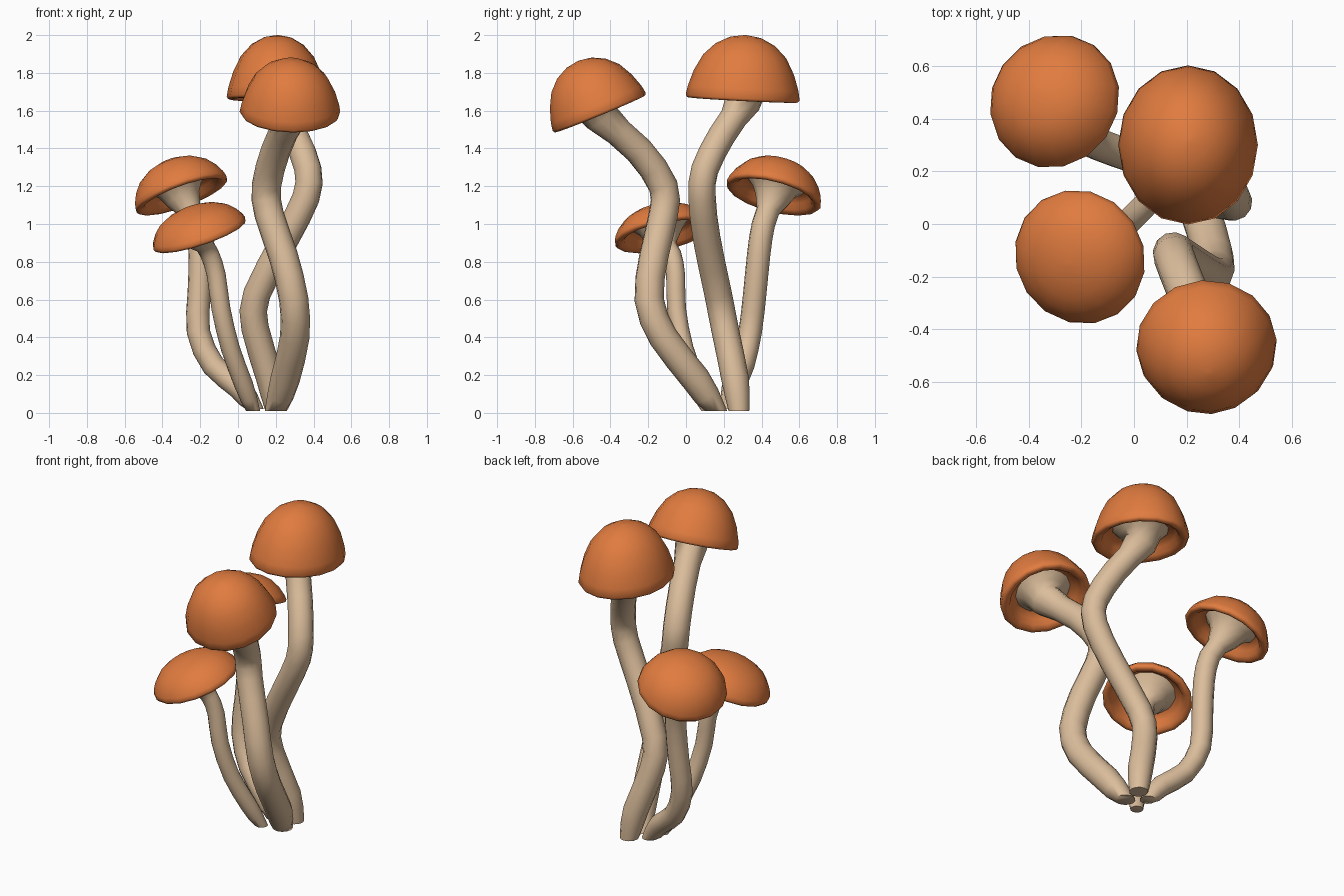
import bpy, bmesh, math
from mathutils import Vector, Matrix

if "Cube" in bpy.data.objects:
    bpy.data.objects.remove(bpy.data.objects["Cube"])


def material(name, color):
    m = bpy.data.materials.new(name)
    m.diffuse_color = color
    m.use_nodes = True
    m.node_tree.nodes["Principled BSDF"].inputs["Base Color"].default_value = m.diffuse_color
    return m


ORANGE = material("cap_orange", (0.75, 0.20, 0.05, 1))
CREAM = material("stem_cream", (0.71, 0.51, 0.33, 1))


def skin(name, rings, mat):
    """Join successive rings of points into a closed smooth skin."""
    bm = bmesh.new()
    loops = [[bm.verts.new(p) for p in ring] for ring in rings]
    n = len(loops[0])
    for a, b in zip(loops, loops[1:]):
        for i in range(n):
            j = (i + 1) % n
            bm.faces.new((a[i], a[j], b[j], b[i]))
    bm.faces.new(loops[0][::-1])
    bm.faces.new(loops[-1])
    bmesh.ops.recalc_face_normals(bm, faces=bm.faces)
    mesh = bpy.data.meshes.new(name)
    bm.to_mesh(mesh)
    bm.free()
    mesh.materials.append(mat)
    obj = bpy.data.objects.new(name, mesh)
    bpy.context.collection.objects.link(obj)
    bpy.ops.object.select_all(action='DESELECT')
    obj.select_set(True)
    bpy.context.view_layer.objects.active = obj
    bpy.ops.object.shade_smooth_by_angle(angle=math.radians(60))
    return obj


# dome (radius, fraction of height) and rolled lip (radius, fraction of radius)
DOME = [(0.03, 1), (0.27, 0.965), (0.52, 0.85), (0.73, 0.66), (0.88, 0.4), (0.97, 0.15)]
LIP = [(1, 0.0), (0.97, -0.05), (0.89, -0.055), (0.80, 0.0), (0.74, 0.12), (0.60, 0.22), (0.03, 0.26)]


def cap(name, center, axis, rx, ry, h, sides=16):
    rot = axis.to_track_quat('Z', 'Y').to_matrix() if axis.xy.length > 0.1 else \
        Vector((0, 0, 1)).rotation_difference(axis).to_matrix()
    prof = [(r, z * h) for r, z in DOME] + [(r, z * rx) for r, z in LIP]
    rings = []
    for r, z in prof:
        rings.append([center + rot @ Vector((rx * r * math.cos(t), ry * r * math.sin(t), z))
                      for t in (2 * math.pi * i / sides for i in range(sides))])
    skin(name, rings, ORANGE)


def stem(name, path, radius, center, axis, R, sides=12):
    # smooth the hand-placed path, then flare into the cap
    pts = [Vector(p) for p in path] + [center - axis * 0.03]
    ext = [2 * pts[0] - pts[1]] + pts + [center + axis * 0.08]
    line = []
    for i in range(1, len(ext) - 2):
        p0, p1, p2, p3 = ext[i - 1:i + 3]
        for t in (0, 0.5):
            line.append(0.5 * (2 * p1 + (p2 - p0) * t + (2 * p0 - 5 * p1 + 4 * p2 - p3) * t * t
                               + (3 * p1 - p0 - 3 * p2 + p3) * t ** 3))
    rad = [radius * (0.75 if i == 0 else 0.9 if i == 1 else 1) for i in range(len(line))]
    for d, k in ((-0.03, 0.36), (0.02, 0.46), (0.05, 0.58), (0.075, 0.68)):
        line.append(center + axis * d)
        rad.append(max(radius * 1.1, R * k))
    rings = []
    tan = Vector((0, 0, 1))
    rot = Matrix.Identity(3)
    for i, p in enumerate(line):
        new = (line[min(i + 1, len(line) - 1)] - line[i - 1]).normalized() if i else tan
        rot = tan.rotation_difference(new).to_matrix() @ rot
        tan = new
        rings.append([p + rot @ Vector((math.cos(a), math.sin(a), 0)) * rad[i]
                      for a in (2 * math.pi * k / sides for k in range(sides))])
    skin(name, rings, CREAM)


# name: rim centre, cap axis, cap radii and height, stem radius, stem path
MUSHROOMS = {
    "tall_back": ((0.205, 0.30, 1.67), (0.02, 0.05, 1), 0.265, 0.302, 0.33, 0.073,
                  [(0.20, 0.28, 0.01), (0.17, 0.26, 0.18), (0.09, 0.205, 0.45), (0.10, 0.17, 0.63),
                   (0.25, 0.11, 0.92), (0.36, 0.085, 1.14), (0.37, 0.10, 1.29), (0.30, 0.19, 1.47)]),
    "tall_front": ((0.275, -0.46, 1.595), (0.03, -0.41, 1), 0.267, 0.267, 0.29, 0.078,
                   [(0.20, 0.16, 0.01), (0.25, 0.05, 0.18), (0.30, -0.12, 0.40), (0.295, -0.195, 0.60),
                    (0.24, -0.17, 0.83), (0.165, -0.12, 1.05), (0.15, -0.12, 1.20), (0.20, -0.25, 1.39)]),
    "small_back": ((-0.30, 0.465, 1.16), (-0.37, 0.26, 1), 0.26, 0.26, 0.19, 0.062,
                   [(0.09, 0.23, 0.02), (0.01, 0.25, 0.13), (-0.13, 0.30, 0.25), (-0.21, 0.34, 0.43),
                    (-0.205, 0.365, 0.64), (-0.20, 0.385, 0.84), (-0.22, 0.41, 1.0)]),
    "small_front": ((-0.205, -0.125, 0.95), (-0.33, -0.22, 1), 0.26, 0.26, 0.148, 0.05,
                    [(0.08, 0.12, 0.01), (0.03, 0.06, 0.15), (-0.04, -0.01, 0.34),
                     (-0.09, -0.05, 0.55), (-0.115, -0.055, 0.73), (-0.15, -0.075, 0.84)]),
}

for name, (c, ax, rx, ry, h, r, path) in MUSHROOMS.items():
    c, ax = Vector(c), Vector(ax).normalized()
    cap(name + "_cap", c, ax, rx, ry, h)
    stem(name + "_stem", path, r, c, ax, rx)
